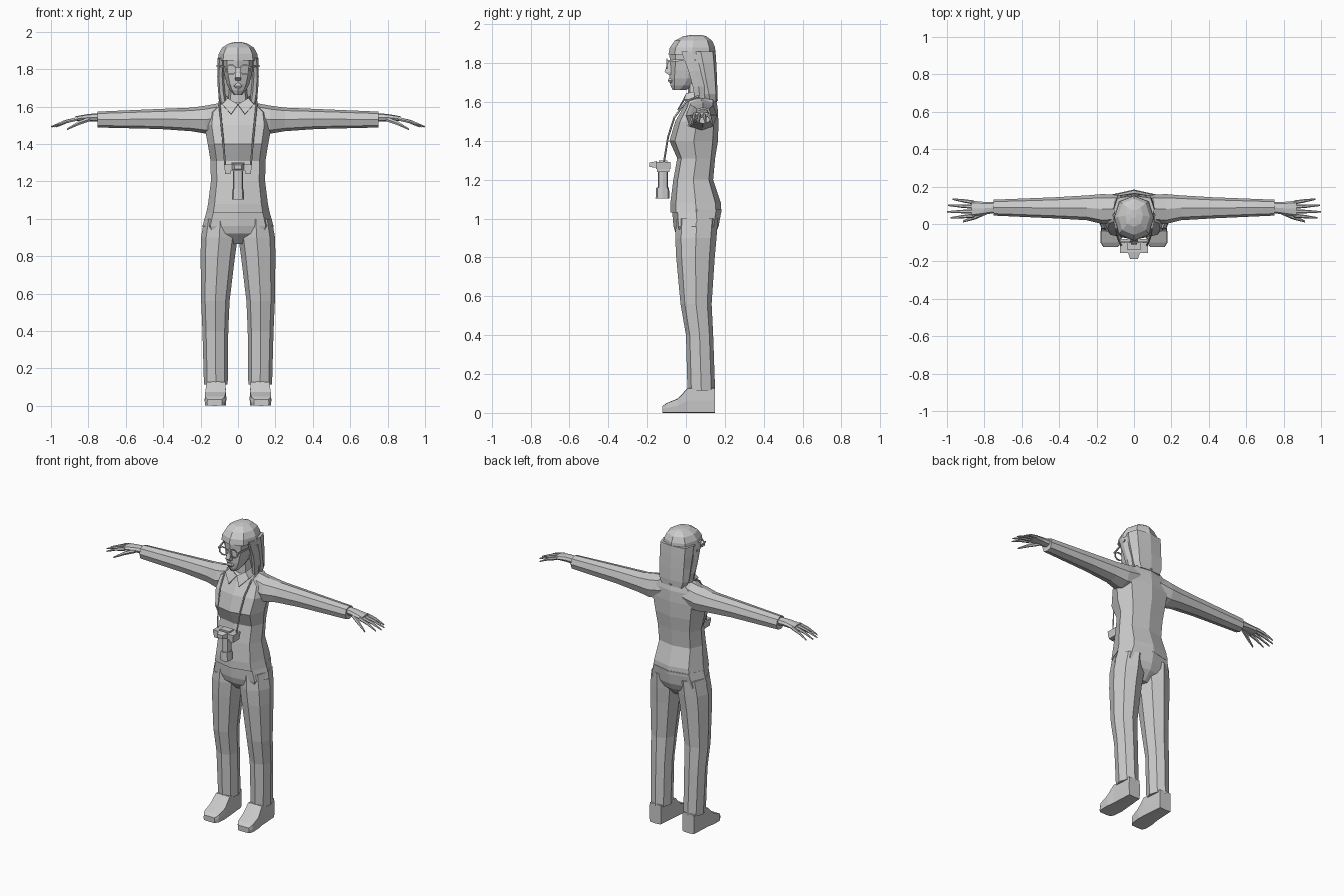
import bpy
import bmesh
from math import cos, sin, pi
from mathutils import Vector

cube = bpy.data.objects.get("Cube")
if cube:
    bpy.data.objects.remove(cube)

grey = bpy.data.materials.new("plain grey")
grey.use_nodes = True
grey.diffuse_color = (0.6, 0.6, 0.6, 1)
grey.node_tree.nodes["Principled BSDF"].inputs["Base Color"].default_value = (0.6, 0.6, 0.6, 1)


def finish(name, bm, mirror=False):
    """Turn a bmesh into a flat shaded object, optionally mirrored left to right."""
    bmesh.ops.recalc_face_normals(bm, faces=bm.faces)
    mesh = bpy.data.meshes.new(name)
    bm.to_mesh(mesh)
    bm.free()
    mesh.materials.append(grey)
    ob = bpy.data.objects.new(name, mesh)
    bpy.context.collection.objects.link(ob)
    if mirror:
        ob.modifiers.new("Mirror", 'MIRROR')
    return ob


def loft(name, axis, stations, k=0.78, sides=8, mirror=False):
    """Loft along an axis. Station: position, low and high limits of the other two axes."""
    bm = bmesh.new()
    rings = []
    for t, a0, a1, b0, b1 in stations:
        ring = []
        for i in range(sides):
            ang = 2 * pi * i / sides
            c, s = cos(ang), sin(ang)
            if sides == 8 and i % 2:
                c, s = k * (1 if c > 0 else -1), k * (1 if s > 0 else -1)
            elif sides == 4:
                c, s = (1, -1, -1, 1)[i], (1, 1, -1, -1)[i]
            a = (a0 + a1) / 2 + c * (a1 - a0) / 2
            b = (b0 + b1) / 2 + s * (b1 - b0) / 2
            ring.append(bm.verts.new({'x': (t, a, b), 'y': (a, t, b), 'z': (a, b, t)}[axis]))
        rings.append(ring)
    for low, high in zip(rings, rings[1:]):
        for i in range(sides):
            j = (i + 1) % sides
            bm.faces.new((low[i], low[j], high[j], high[i]))
    bm.faces.new(rings[0])
    bm.faces.new(rings[-1])
    return finish(name, bm, mirror)


def body(name, rows, k=0.78, sides=8):
    """Upright symmetric loft. Row: height, half width, front, back."""
    return loft(name, 'z', [(z, -w, w, f, b) for z, w, f, b in rows], k, sides)


def box(name, x0, x1, y0, y1, z0, z1, mirror=False):
    return loft(name, 'z', [(z0, x0, x1, y0, y1), (z1, x0, x1, y0, y1)], sides=4, mirror=mirror)


def strand(name, points, radius):
    curve = bpy.data.curves.new(name, 'CURVE')
    curve.dimensions = '3D'
    curve.bevel_depth = radius
    curve.bevel_resolution = 0
    spline = curve.splines.new('POLY')
    spline.points.add(len(points) - 1)
    for p, co in zip(spline.points, points):
        p.co = (*co, 1)
    curve.materials.append(grey)
    ob = bpy.data.objects.new(name, curve)
    bpy.context.collection.objects.link(ob)
    ob.modifiers.new("Mirror", 'MIRROR')


# Shirt and hips
body("shirt", [(1.03, .17, -.08, .182), (1.08, .16, -.08, .18), (1.2, .145, -.065, .14),
               (1.31, .147, -.045, .15), (1.4, .162, -.085, .165), (1.5, .18, -.055, .167),
               (1.57, .17, -.015, .163), (1.61, .12, .0, .155), (1.63, .06, .02, .13)])
body("hips", [(.865, .06, -.0, .1), (.92, .17, -.052, .15), (.96, .19, -.064, .168),
              (1.05, .165, -.072, .184)])

# Legs and shoes
loft("trouser_leg", 'z', [(.115, .055, .182, .008, .15), (.4, .052, .19, .0, .14),
                          (.56, .045, .197, -.028, .132), (.8, .016, .2, -.05, .148),
                          (.9, .002, .198, -.055, .157), (1.0, .01, .18, -.05, .165)],
     k=.72, mirror=True)
loft("shoe", 'y', [(.148, .078, .162, 0, .13), (.01, .065, .17, 0, .13), (-.04, .062, .178, 0, .075),
                   (-.1, .068, .178, 0, .05), (-.122, .085, .165, 0, .035)],
     k=.95, mirror=True)

# Sleeves
loft("sleeve", 'x', [(.08, .01, .155, 1.47, 1.622), (.17, .0, .16, 1.455, 1.605),
                     (.25, .02, .153, 1.468, 1.594), (.42, .03, .143, 1.48, 1.587),
                     (.75, .045, .13, 1.488, 1.573)], k=.75, mirror=True)

# Hands: palm, four fingers and thumb
loft("palm", 'x', [(.74, .06, .118, 1.518, 1.565), (.8, .05, .118, 1.522, 1.56),
                   (.87, .038, .125, 1.522, 1.548)], k=.75, mirror=True)
for finger, y0, y1, tip in (("index", .045, .033, .98), ("middle", .068, .065, 1.0),
                            ("ring", .092, .1, .995), ("little", .115, .133, .97)):
    rows = []
    for f, r in ((0, .011), (.5, .009), (1, .004)):
        x, y = .855 + f * (tip - .855), y0 + f * (y1 - y0)
        z = 1.535 - .018 * f - .025 * f * f
        rows.append((x, y - r, y + r, z - r, z + r))
    loft(finger + "_finger", 'x', rows, sides=6, mirror=True)
loft("thumb", 'x', [(.79, .05, .08, 1.52, 1.548), (.85, .024, .05, 1.5, 1.525),
                    (.915, .008, .018, 1.473, 1.483)], sides=6, mirror=True)

# Neck and face
body("neck", [(1.58, .055, .01, .12), (1.72, .046, .01, .11)])
body("face", [(1.662, .022, -.068, .0), (1.685, .042, -.08, .06), (1.72, .06, -.085, .1),
              (1.765, .072, -.085, .12), (1.81, .08, -.083, .13), (1.87, .085, -.085, .13)], k=.72)
loft("nose", 'z', [(1.74, -.014, .014, -.09, -.07), (1.755, -.016, .016, -.11, -.07),
                   (1.815, -.006, .006, -.088, -.07)], sides=4)
body("lips", [(1.7, .014, -.088, -.07), (1.71, .022, -.093, -.07), (1.722, .012, -.09, -.07)], sides=4)

# Hair: crown, long back and locks beside the face
body("hair_crown", [(1.845, .108, -.09, .152), (1.88, .104, -.083, .15), (1.915, .085, -.058, .135),
                    (1.938, .048, -.015, .105), (1.945, .015, .03, .08)], k=.74)
body("long_hair", [(1.6, .088, .085, .16), (1.64, .104, .075, .162), (1.72, .106, .045, .16),
                   (1.8, .11, .02, .156), (1.86, .109, .0, .152)], k=.82)
loft("side_lock", 'z', [(1.605, .06, .095, .045, .1), (1.68, .07, .107, .03, .1),
                        (1.76, .076, .111, .008, .08), (1.86, .074, .108, -.03, .06)],
     sides=6, mirror=True)

# Glasses
bm = bmesh.new()
ring = []
for i in range(8):
    ang = 2 * pi * (i + .5) / 8
    for r in (.029, .023):
        for y in (-.101, -.094):
            ring.append(bm.verts.new((.037 + r * 1.15 * cos(ang), y, 1.797 + r * sin(ang))))
for i in range(8):
    a, b = ring[i * 4:i * 4 + 4], ring[(i + 1) % 8 * 4:(i + 1) % 8 * 4 + 4]
    for p, q in ((0, 1), (1, 3), (3, 2), (2, 0)):
        bm.faces.new((a[p], a[q], b[q], b[p]))
finish("glasses_rim", bm, True)
box("glasses_bridge", -.01, .01, -.101, -.094, 1.8, 1.808)
loft("glasses_temple", 'y', [(-.1, .066, .074, 1.805, 1.815), (-.03, .084, .09, 1.81, 1.82),
                             (.05, .11, .116, 1.812, 1.822)], sides=4, mirror=True)

# Shirt collar
bm = bmesh.new()
upper = [(0, -.015, 1.612), (.055, .0, 1.645), (.062, .09, 1.66), (0, .13, 1.66)]
lower = [(.037, -.045, 1.56), (.085, -.01, 1.612), (.085, .13, 1.62), (0, .165, 1.61)]
top = [bm.verts.new(p) for p in upper]
bottom = [bm.verts.new(p) for p in lower]
for i in range(3):
    bm.faces.new((top[i], bottom[i], bottom[i + 1], top[i + 1]))
collar = finish("collar", bm, True)
collar.modifiers.new("Thickness", 'SOLIDIFY').thickness = .006

# Hanging camera with its lens pointing down, and its neck strap
loft("camera_body", 'z', [(1.255, -.07, .07, -.155, -.08), (1.29, -.075, .075, -.155, -.08)], sides=4)
box("camera_grip", .04, .07, -.15, -.085, 1.24, 1.26, True)
loft("camera_viewfinder", 'y', [(-.188, -.02, .02, 1.265, 1.288), (-.15, -.034, .034, 1.262, 1.295)], sides=4)
box("camera_back", -.035, .035, -.14, -.095, 1.285, 1.3)
loft("lens_tube", 'z', [(1.15, -.026, .026, -.145, -.093), (1.26, -.026, .026, -.145, -.093)])
loft("lens_hood", 'z', [(1.103, -.033, .033, -.156, -.084), (1.16, -.03, .03, -.153, -.087)])
strand("camera_strap", [(.07, .13, 1.625), (.1, .06, 1.628), (.098, .0, 1.6), (.09, -.06, 1.52),
                        (.08, -.092, 1.42), (.068, -.115, 1.28)], .005)
